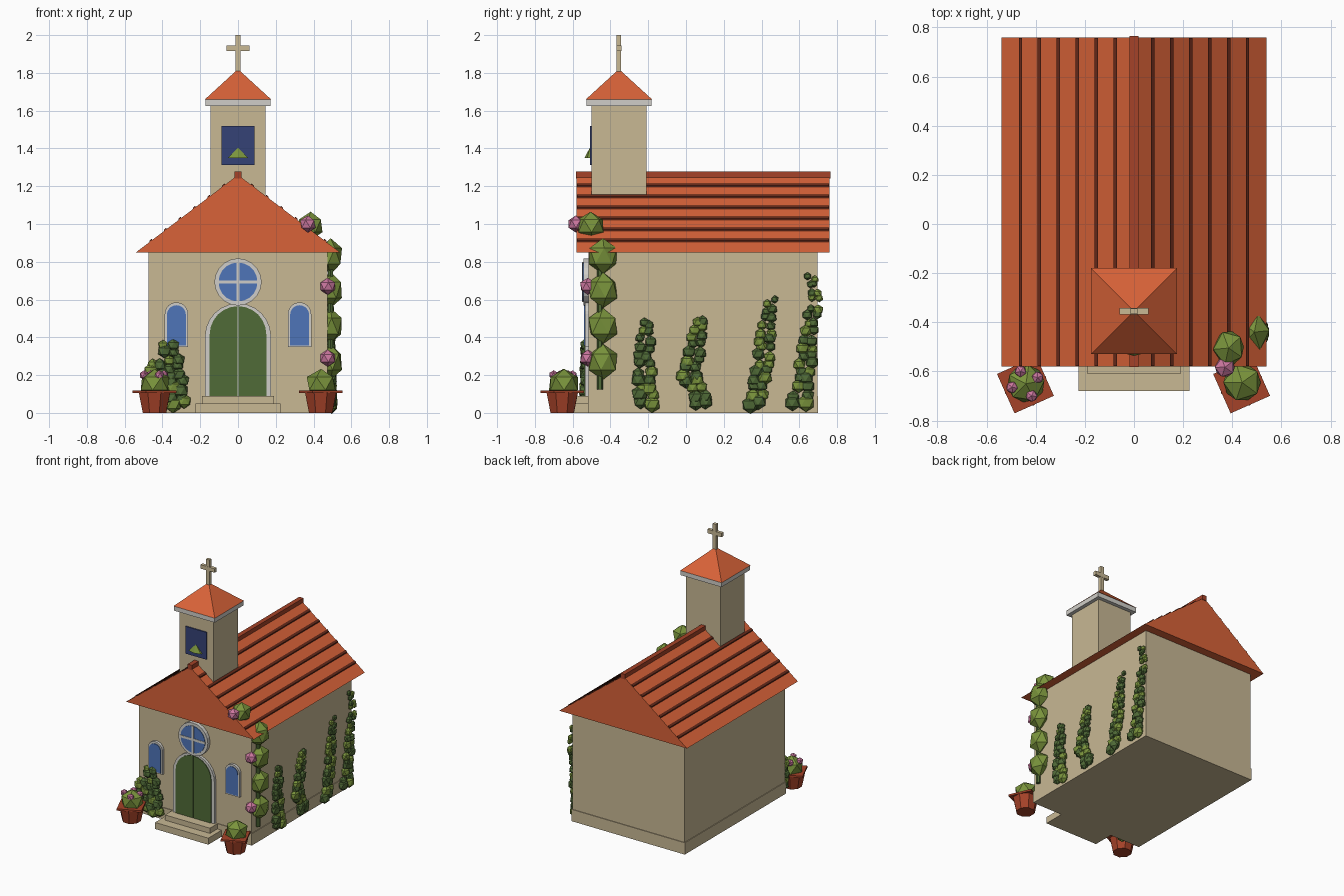
import bpy, bmesh, math, random
from mathutils import Matrix, Vector

cube = bpy.data.objects.get("Cube")
if cube:
    bpy.data.objects.remove(cube, do_unlink=True)
random.seed(4)


def material(name, *rgb):
    lin = [(c / 255 / 12.92) if c < 11 else ((c / 255 + 0.055) / 1.055) ** 2.4 for c in rgb]
    m = bpy.data.materials.new(name)
    m.use_nodes = True
    m.diffuse_color = (*lin, 1)
    m.node_tree.nodes["Principled BSDF"].inputs["Base Color"].default_value = (*lin, 1)
    return m


stone = material("sandstone", 200, 184, 148)
trim = material("pale trim", 208, 206, 200)
tile = material("orange tile", 216, 98, 56)
clay = material("red clay", 165, 66, 40)
dark = material("dark clay", 105, 43, 27)
green = material("deep green", 80, 107, 55)
olive = material("leaf olive", 122, 148, 60)
pink = material("blossom pink", 205, 120, 160)
blue = material("window blue", 78, 117, 185)
navy = material("navy", 53, 66, 118)


def finish(name, bm, *mats):
    bmesh.ops.recalc_face_normals(bm, faces=bm.faces)
    mesh = bpy.data.meshes.new(name)
    bm.to_mesh(mesh)
    bm.free()
    for m in mats:
        mesh.materials.append(m)
    ob = bpy.data.objects.new(name, mesh)
    bpy.context.collection.objects.link(ob)
    return ob


def box(name, mat, x, y, z):
    """Box from (min, max) ranges."""
    bm = bmesh.new()
    size = [r[1] - r[0] for r in (x, y, z)]
    mid = [(r[0] + r[1]) / 2 for r in (x, y, z)]
    bmesh.ops.create_cube(bm, size=1, matrix=Matrix.Translation(mid) @ Matrix.Diagonal((*size, 1)))
    return finish(name, bm, mat)


def prism(name, mat, profile, y0, y1):
    """Extrude an x-z outline along y."""
    bm = bmesh.new()
    f = bm.faces.new([bm.verts.new((x, y0, z)) for x, z in profile])
    new = bmesh.ops.extrude_face_region(bm, geom=[f])["geom"]
    bmesh.ops.translate(bm, vec=(0, y1 - y0, 0), verts=[v for v in new if isinstance(v, bmesh.types.BMVert)])
    return finish(name, bm, mat)


def cone(name, mat, sides, r1, r2, depth, at, turn=0.0):
    bm = bmesh.new()
    bmesh.ops.create_cone(bm, cap_ends=True, segments=sides, radius1=r1, radius2=r2, depth=depth,
                          matrix=Matrix.Translation(at) @ Matrix.Rotation(turn, 4, 'Z'))
    bmesh.ops.remove_doubles(bm, verts=bm.verts, dist=1e-5)
    return finish(name, bm, mat)


def arch(half, bottom, spring, x=0.0, steps=12):
    curve = [(x + half * math.cos(math.pi * i / steps), spring + half * math.sin(math.pi * i / steps))
             for i in range(steps + 1)]
    return [(x + half, bottom)] + curve + [(x - half, bottom)]


def disc(radius, z, steps=20):
    return [(radius * math.cos(math.tau * i / steps), z + radius * math.sin(math.tau * i / steps))
            for i in range(steps)]


def blobs(name, items, *mats):
    """Faceted balls; items hold centre, radii and material slot."""
    bm = bmesh.new()
    for at, radii, slot in items:
        old = set(bm.faces)
        spin = Matrix.Rotation(random.uniform(0, 6), 4, 'Z')
        bmesh.ops.create_icosphere(bm, subdivisions=1, radius=1,
                                   matrix=Matrix.Translation(at) @ Matrix.Diagonal((*radii, 1)) @ spin)
        for f in set(bm.faces) - old:
            f.material_index = slot
    return finish(name, bm, *mats)


# Walls and plinth
box("walls", stone, (-0.475, 0.475), (-0.515, 0.695), (0.05, 0.855))
box("plinth", stone, (-0.48, 0.48), (-0.52, 0.70), (0, 0.09))
box("lower_step", stone, (-0.225, 0.225), (-0.68, -0.5), (0, 0.05))
box("upper_step", stone, (-0.19, 0.19), (-0.61, -0.5), (0.05, 0.09))

# Main roof with battens and ridge cap
EAVE, RIDGE, HALF = 0.85, 1.26, 0.54
prism("main_roof", tile, [(-HALF, EAVE), (HALF, EAVE), (0, RIDGE)], -0.58, 0.76)
slope = (RIDGE - EAVE) / HALF
for side in (-1, 1):
    for i in range(1, 7):
        a, b = side * (0.077 * i - 0.007), side * (0.077 * i + 0.007)
        za, zb = RIDGE - slope * abs(a), RIDGE - slope * abs(b)
        prism("roof_batten", dark, [(a, za - 0.01), (a, za + 0.008), (b, zb + 0.008), (b, zb - 0.01)], -0.578, 0.758)
box("ridge_cap", clay, (-0.018, 0.018), (-0.582, 0.765), (1.24, 1.278))

# Bell tower
TY = -0.355
box("tower", stone, (-0.145, 0.145), (TY - 0.145, TY + 0.145), (1.1, 1.63))
box("tower_cornice", trim, (-0.173, 0.173), (TY - 0.173, TY + 0.173), (1.625, 1.66))
cone("tower_roof", tile, 4, 0.175 * math.sqrt(2), 0, 0.16, (0, TY, 1.74), math.pi / 4)
box("cross_post", stone, (-0.014, 0.014), (TY - 0.012, TY + 0.012), (1.8, 2.0))
box("cross_arm", stone, (-0.06, 0.06), (TY - 0.0125, TY + 0.0125), (1.915, 1.945))
box("belfry_panel", navy, (-0.088, 0.088), (-0.509, -0.5), (1.312, 1.52))
cone("bell", olive, 6, 0.062, 0, 0.055, (0, -0.509, 1.377)).scale = (1, 1, 1)
bpy.data.objects["bell"].data.transform(Matrix.Translation((0, -0.509, 0)) @ Matrix.Diagonal((1, 0.45, 1, 1)))
bell = bpy.data.objects["bell"]
bell.location = (0, 0.509 * 0.45, 0)

# Door, in two leaves
prism("door_frame", trim, arch(0.175, 0.09, 0.405), -0.535, -0.51)
leaf = [(max(x, 0.0015), z) for x, z in arch(0.15, 0.09, 0.415) if x > -0.001] + [(0.0015, 0.09)]
for side in (-1, 1):
    prism("door_leaf", green, [(side * x, z) for x, z in leaf], -0.54, -0.52)

# Round window with glazing bars
RZ = 0.693
prism("round_window_frame", trim, disc(0.125, RZ), -0.543, -0.51)
prism("round_window_glass", blue, disc(0.103, RZ), -0.547, -0.52)
box("glazing_bar_upright", trim, (-0.009, 0.009), (-0.55, -0.53), (RZ - 0.105, RZ + 0.105))
box("glazing_bar_across", trim, (-0.105, 0.105), (-0.55, -0.53), (RZ - 0.009, RZ + 0.009))

# Side windows
for x in (-0.326, 0.326):
    prism("window_frame", trim, arch(0.062, 0.348, 0.523, x), -0.535, -0.51)
    prism("window_glass", blue, arch(0.05, 0.358, 0.52, x), -0.54, -0.52)

# Flower pots
for x in (-0.442, 0.438):
    cone("pot", clay, 8, 0.067, 0.09, 0.11, (x, -0.655, 0.055), math.radians(22))
    cone("pot_rim", clay, 4, 0.124, 0.124, 0.014, (x, -0.655, 0.112), math.radians(69))
blobs("pot_shrubs", [((-0.44, -0.65, 0.155), (0.085, 0.085, 0.078), 0),
                     ((0.44, -0.645, 0.155), (0.085, 0.085, 0.078), 0)], olive)
blobs("pot_blossoms", [((-0.442 + dx, -0.655 + dy, 0.2), (0.026, 0.026, 0.026), 0)
                       for dx, dy in ((-0.055, -0.01), (-0.02, 0.055), (0.05, 0.03), (0.025, -0.045))], pink)

# Climbing rose on the front corner
rose = [((0.49, -0.44, z), (0.068, 0.085, 0.095), 0) for z in (0.27, 0.46, 0.65, 0.83)]
rose.append(((0.385, -0.505, 0.99), (0.07, 0.078, 0.075), 0))
rose += [(at, (0.045, 0.045, 0.045), 1) for at in
         ((0.475, -0.52, 0.29), (0.475, -0.52, 0.67), (0.37, -0.583, 1.0))]
blobs("climbing_rose", rose, olive, pink)
cone("rose_stem", green, 6, 0.015, 0.015, 0.75, (0.49, -0.455, 0.5))


def ivy(name, path, normal):
    """Leaf clumps along a path on a wall, thinning towards the top."""
    normal = Vector(normal)
    along = Vector((abs(normal.y), abs(normal.x), 0))
    items = []
    for a, b in zip(path, path[1:]):
        a, b = Vector(a), Vector(b)
        n = max(2, round((b - a).length / 0.042))
        for i in range(n):
            p = a.lerp(b, i / n)
            r = 0.05 - 0.024 * min(1, p.z / 0.65)
            for k in (-1, 1):
                s = r * random.uniform(0.75, 1.0)
                at = p + along * k * r * random.uniform(0.3, 0.9) + Vector((0, 0, random.uniform(-0.012, 0.012)))
                radii = [s * (0.75 if abs(c) > 0.5 else 1) for c in normal]
                items.append((at + normal * s * 0.3, radii, random.choice((0, 0, 1))))
    return blobs(name, items, green, olive)


# Ivy on the left wall and beside the front window
WX = 0.482
for ends in (((-0.20, 0.05), (-0.23, 0.3), (-0.2, 0.52)),
             ((0.08, 0.05), (0.02, 0.2), (0.08, 0.53)),
             ((0.36, 0.05), (0.4, 0.22), (0.45, 0.63)),
             ((0.60, 0.05), (0.64, 0.3), (0.68, 0.6), (0.66, 0.75))):
    ivy("wall_ivy", [(WX, y, z) for y, z in ends], (1, 0, 0))
ivy("front_ivy", [(-0.31, -0.525, 0.05), (-0.33, -0.525, 0.2), (-0.38, -0.525, 0.4)], (0, -1, 0))
ivy("front_ivy", [(-0.42, -0.525, 0.06), (-0.43, -0.525, 0.3)], (0, -1, 0))
